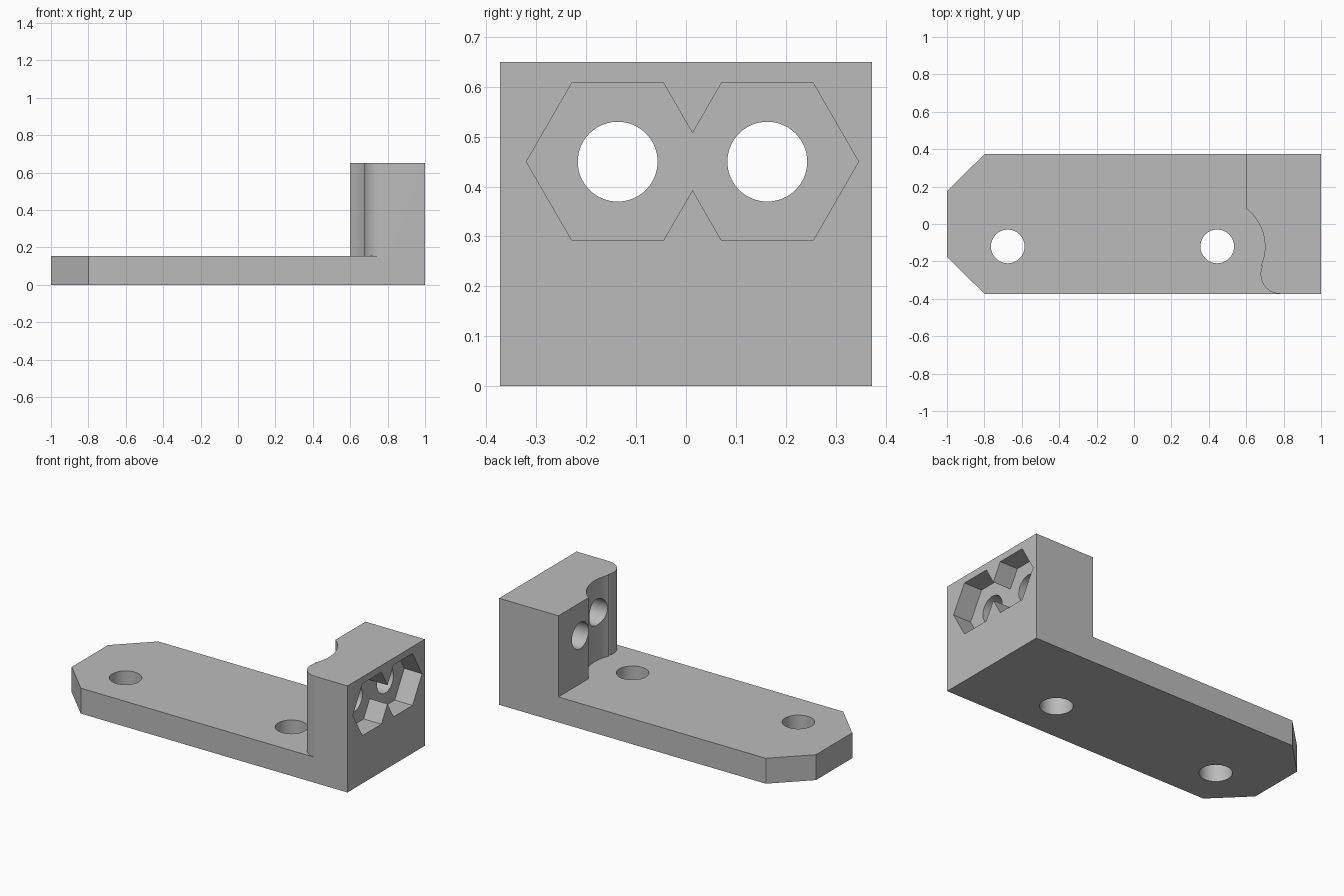
import bpy, bmesh
from math import sin, cos, radians

cube = bpy.data.objects.get("Cube")
if cube:
    bpy.data.objects.remove(cube, do_unlink=True)

HALF_W = 0.373       # half width of the bracket
PLATE_H, BLOCK_H = 0.155, 0.65

grey = bpy.data.materials.new("plain grey")
grey.diffuse_color = (0.5, 0.5, 0.5, 1)
grey.use_nodes = True
grey.node_tree.nodes["Principled BSDF"].inputs["Base Color"].default_value = (0.5, 0.5, 0.5, 1)


def arc(cx, cy, r, start, end, steps):
    angles = [radians(start + (end - start) * i / steps) for i in range(steps + 1)]
    return [(cx + r * cos(a), cy + r * sin(a)) for a in angles]


def ring(cx, cy, r, sides):
    return arc(cx, cy, r, 0, 360, sides)[:-1]


def prism(name, outline, low, high, along_x=False):
    """Extrude a counter-clockwise outline along z, or a y-z outline along x."""
    place = (lambda u, v, w: (w, u, v)) if along_x else (lambda u, v, w: (u, v, w))
    bm = bmesh.new()
    bottom = [bm.verts.new(place(u, v, low)) for u, v in outline]
    top = [bm.verts.new(place(u, v, high)) for u, v in outline]
    bm.faces.new(bottom[::-1])
    bm.faces.new(top)
    n = len(outline)
    for i in range(n):
        j = (i + 1) % n
        bm.faces.new((bottom[i], bottom[j], top[j], top[i]))
    mesh = bpy.data.meshes.new(name)
    bm.to_mesh(mesh)
    bm.free()
    mesh.materials.append(grey)
    ob = bpy.data.objects.new(name, mesh)
    bpy.context.collection.objects.link(ob)
    return ob


def combine(target, other, operation):
    mod = target.modifiers.new(other.name, 'BOOLEAN')
    mod.operation, mod.object, mod.solver = operation, other, 'EXACT'
    bpy.context.view_layer.objects.active = target
    bpy.ops.object.modifier_apply(modifier=mod.name)
    bpy.data.objects.remove(other, do_unlink=True)


# Base plate with chamfered far corners
bracket = prism("bracket", [(-0.8, -HALF_W), (1, -HALF_W), (1, HALF_W),
                            (-0.8, HALF_W), (-1, 0.175), (-1, -0.175)], 0, PLATE_H)

# Upright block, scooped around the nearer screw hole
block_outline = [(1, -HALF_W), (1, HALF_W), (0.6, HALF_W)]
block_outline += arc(0.445, -0.12, 0.255, 52.6, -24, 24)
block_outline += arc(0.782, -HALF_W + 0.105, 0.105, 156, 270, 24)
combine(bracket, prism("upright_block", block_outline, 0.05, BLOCK_H), 'UNION')

# Screw holes through the plate
for x in (-0.675, 0.445):
    combine(bracket, prism("screw_hole", ring(x, -0.12, 0.09, 64), -0.1, 0.4), 'DIFFERENCE')

# Bolt holes through the block, with overlapping hexagonal nut pockets
for y in (-0.137, 0.163):
    combine(bracket, prism("nut_pocket", ring(y, 0.45, 0.183, 6), 0.88, 1.1, True), 'DIFFERENCE')
    combine(bracket, prism("bolt_hole", ring(y, 0.45, 0.08, 64), 0.4, 1.1, True), 'DIFFERENCE')

bpy.ops.object.select_all(action='DESELECT')
bracket.select_set(True)
bpy.context.view_layer.objects.active = bracket
bpy.ops.object.shade_smooth_by_angle(angle=radians(30))
